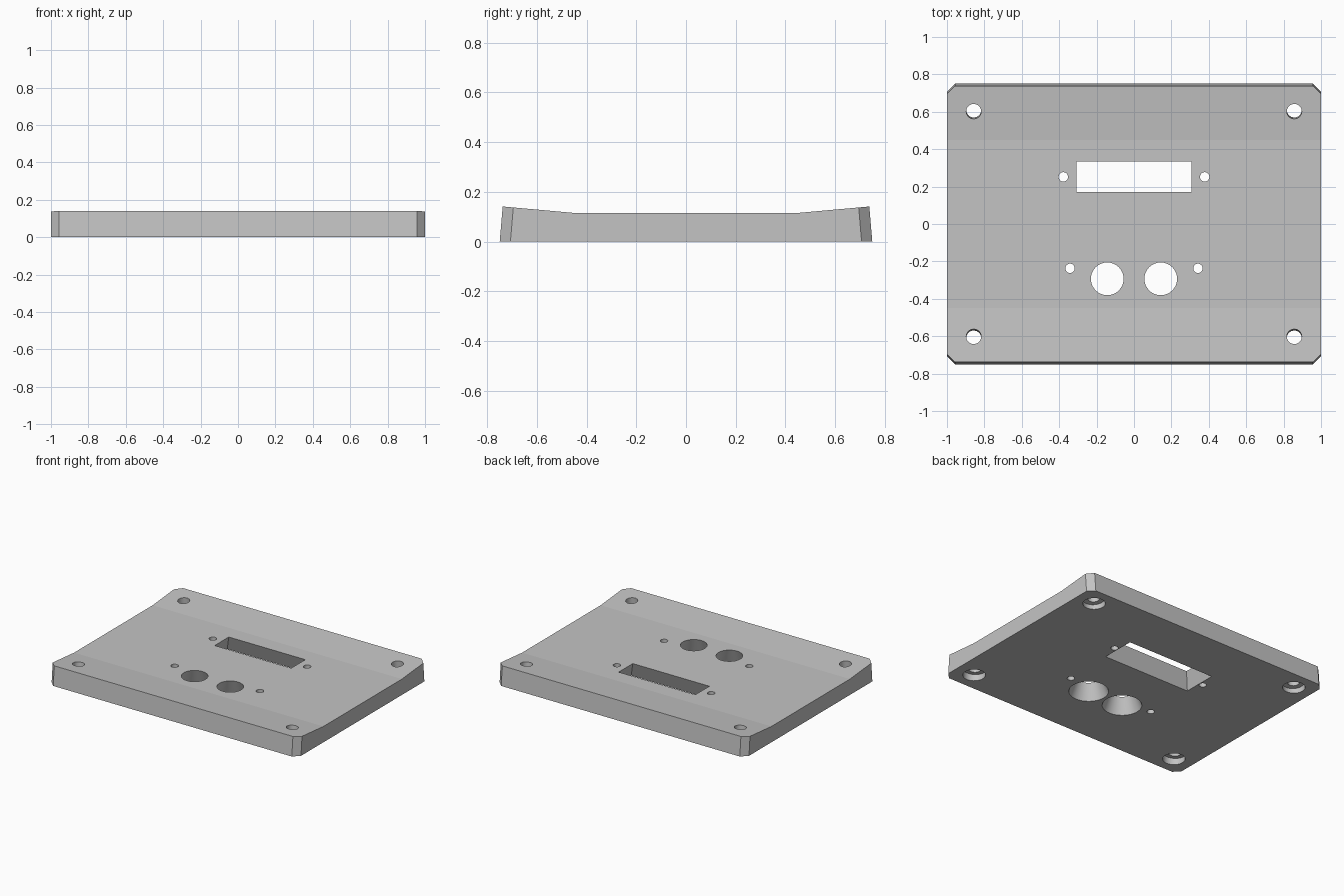
import bpy, bmesh, math
from mathutils import Matrix

if "Cube" in bpy.data.objects:
    bpy.data.objects.remove(bpy.data.objects["Cube"])

TILT = math.radians(5)      # ends and corner holes lean with the sloped top
H = 0.115                   # thickness of the flat middle

grey = bpy.data.materials.new("light_grey")
grey.diffuse_color = (0.55, 0.55, 0.55, 1)
grey.use_nodes = True
grey.node_tree.nodes["Principled BSDF"].inputs["Base Color"].default_value = grey.diffuse_color


def new_object(name, bm):
    bmesh.ops.recalc_face_normals(bm, faces=bm.faces[:])
    mesh = bpy.data.meshes.new(name)
    bm.to_mesh(mesh)
    bm.free()
    mesh.materials.append(grey)
    obj = bpy.data.objects.new(name, mesh)
    bpy.context.collection.objects.link(obj)
    return obj


# Plate: side profile extruded along x, with chamfered corners
profile = [(-0.75, 0), (0.75, 0), (0.738, 0.141), (0.45, H), (-0.45, H), (-0.738, 0.141)]
bm = bmesh.new()
base = bm.faces.new([bm.verts.new((-1, y, z)) for y, z in profile])
ext = bmesh.ops.extrude_face_region(bm, geom=[base])
bmesh.ops.translate(bm, vec=(2, 0, 0),
                    verts=[g for g in ext["geom"] if isinstance(g, bmesh.types.BMVert)])
corners = [e for e in bm.edges
           if all(abs(v.co.y) > 0.7 for v in e.verts)
           and abs(e.verts[0].co.z - e.verts[1].co.z) > 0.1]
bmesh.ops.bevel(bm, geom=corners, offset=0.043, segments=1, affect='EDGES')
plate = new_object("mounting_plate", bm)


def cut(bm):
    """Subtract a cutter shape from the plate."""
    cutter = new_object("cutter", bm)
    cutter.hide_render = True
    mod = plate.modifiers.new("cut", 'BOOLEAN')
    mod.operation = 'DIFFERENCE'
    mod.solver = 'EXACT'
    mod.object = cutter
    bpy.context.view_layer.objects.active = plate
    bpy.ops.object.modifier_apply(modifier=mod.name)
    bpy.data.objects.remove(cutter)


def cut_round(x, y, z0, z1, r0, r1, tilt=0, pivot_z=0):
    """Round hole from z0 to z1; a tilted hole turns about its pivot height."""
    bm = bmesh.new()
    place = (Matrix.Translation((x, y, pivot_z)) @ Matrix.Rotation(tilt, 4, 'X')
             @ Matrix.Translation((0, 0, (z0 + z1) / 2 - pivot_z)))
    bmesh.ops.create_cone(bm, cap_ends=True, segments=48, radius1=r0, radius2=r1,
                          depth=z1 - z0, matrix=place)
    cut(bm)


FLARE = 0.043               # widening of the openings towards the underside
E = 0.05                    # cutter overshoot
K = FLARE / H * E

# Flared slot
bm = bmesh.new()
bmesh.ops.create_cube(bm, size=2)
for v in bm.verts:
    grow = FLARE + K if v.co.z < 0 else -K
    v.co = (v.co.x * (0.307 + grow), 0.252 + v.co.y * (0.081 + grow),
            -E if v.co.z < 0 else H + E)
cut(bm)

for s in (-1, 1):
    # Flared round openings
    cut_round(s * 0.143, -0.293, -E, H + E, 0.0875 + FLARE + K, 0.0875 - K)
    # Small screw holes
    cut_round(s * 0.378, 0.252, -E, H + E, 0.025, 0.025)
    cut_round(s * 0.342, -0.237, -E, H + E, 0.025, 0.025)
    # Tilted corner holes with a counterbore underneath
    for t in (-1, 1):
        cut_round(s * 0.857, t * 0.602, -E, 0.2, 0.04, 0.04, t * TILT, 0.128)
        cut_round(s * 0.857, t * 0.602, -E, 0.04, 0.074, 0.074, t * TILT, 0.128)

# Smooth hole walls, sharp edges elsewhere (the shallow top bends stay crisp)
bpy.ops.object.select_all(action='DESELECT')
plate.select_set(True)
bpy.context.view_layer.objects.active = plate
bpy.ops.object.shade_smooth_by_angle(angle=math.radians(30))
for p in plate.data.polygons:
    if p.normal.z > 0.9:
        p.use_smooth = False
